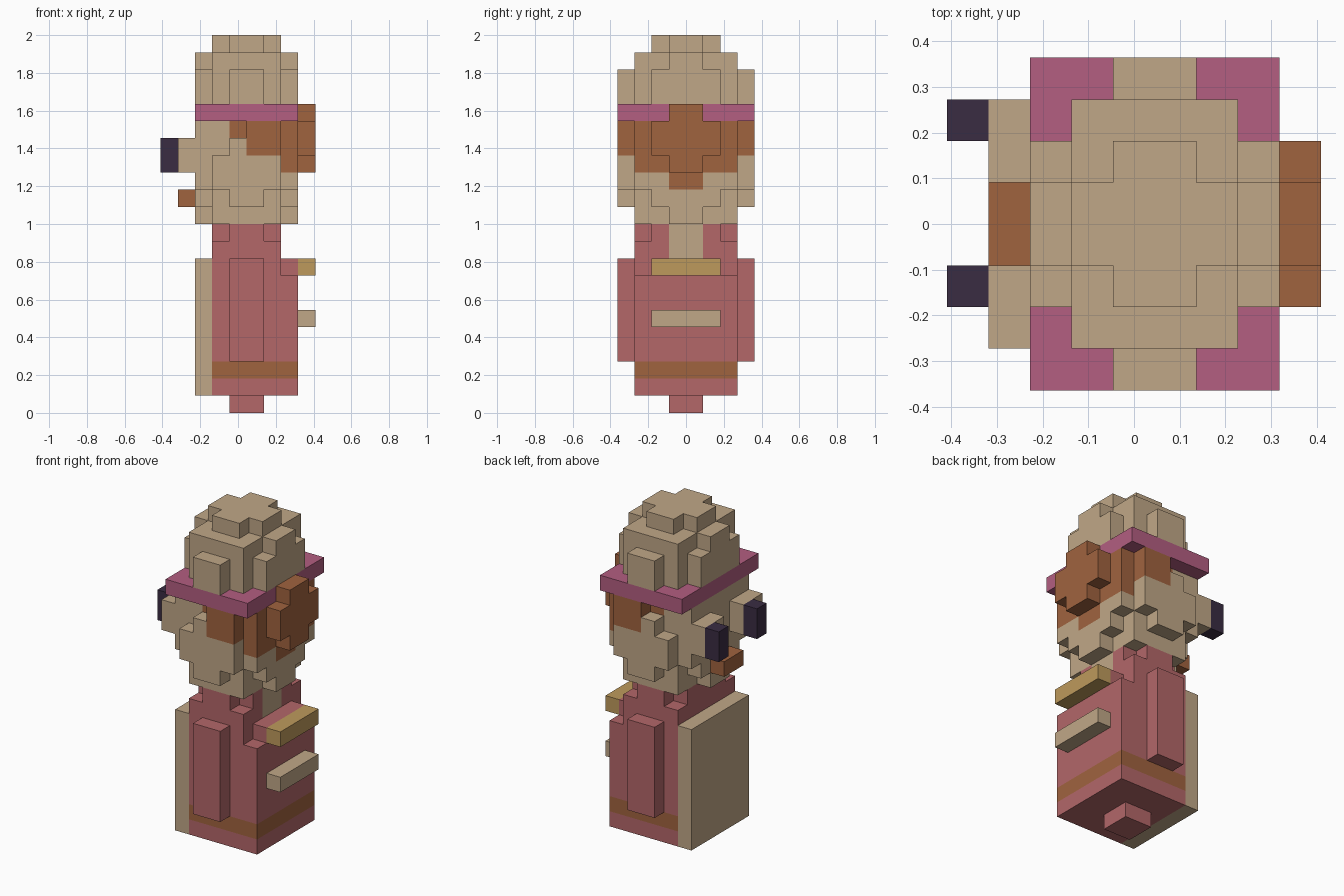
import bpy, bmesh

cube = bpy.data.objects.get("Cube")
if cube:
    bpy.data.objects.remove(cube, do_unlink=True)

U = 2 / 22  # edge of one block; the model fills a 9 x 8 x 22 block grid


def material(name, rgb):
    lin = [((c / 255 + 0.055) / 1.055) ** 2.4 for c in rgb] + [1]
    m = bpy.data.materials.new(name)
    m.use_nodes = True
    m.diffuse_color = lin
    m.node_tree.nodes["Principled BSDF"].inputs["Base Color"].default_value = lin
    return m


TAN = material("tan", (192, 167, 135))
RED = material("dusty red", (179, 103, 105))
BROWN = material("brown", (160, 99, 63))
PINK = material("magenta pink", (179, 94, 129))
GOLD = material("gold", (190, 154, 92))
DARK = material("dark violet", (58, 44, 66))


def part(name, mat, *boxes):
    """One object from block-grid boxes (x0, x1, y0, y1, z0, z1)."""
    bm = bmesh.new()
    for x0, x1, y0, y1, z0, z1 in boxes:
        vs = bmesh.ops.create_cube(bm, size=1)["verts"]
        for v in vs:
            v.co.x = (x1 if v.co.x > 0 else x0) * U - 4.5 * U
            v.co.y = (y1 if v.co.y > 0 else y0) * U - 4 * U
            v.co.z = (z1 if v.co.z > 0 else z0) * U
    me = bpy.data.meshes.new(name)
    bm.to_mesh(me)
    bm.free()
    me.materials.append(mat)
    ob = bpy.data.objects.new(name, me)
    bpy.context.collection.objects.link(ob)
    return ob


def both(*boxes):
    """Boxes together with their mirror images across the y middle."""
    return list(boxes) + [(a, b, 8 - d, 8 - c, e, f) for a, b, c, d, e, f in boxes]


# Body
part("base_peg", RED, (4, 6, 3, 5, 0, 1))
part("robe_hem", RED, (3, 8, 1, 7, 1, 2))
part("belt", BROWN, (3, 8, 1, 7, 2, 3))
part("robe", RED, (3, 8, 1, 7, 3, 8), (3, 7, 1, 7, 8, 9), (7, 8, 2, 6, 8, 9))
part("back_board", TAN, (2, 3, 1, 7, 1, 9))
part("arms", RED, *both((4, 6, 0, 1, 3, 9)))
part("chest_bar", GOLD, (8, 9, 2, 6, 8, 9))
part("waist_bar", TAN, (8, 9, 2, 6, 5, 6))

# Collar wrapped around the throat
part("collar", RED, (3, 6, 1, 7, 9, 10), (3, 6, 2, 6, 10, 11),
     *both((6, 7, 1, 3, 9, 10), (6, 7, 2, 3, 10, 11), (4, 6, 1, 2, 10, 11)))
part("throat", TAN, (6, 7, 3, 5, 9, 11))

# Head: rounded chin, then the face
part("chin", TAN, (3, 7, 1, 7, 11, 13), (2, 3, 3, 5, 11, 12), (7, 8, 3, 5, 11, 12),
     (2, 3, 2, 6, 12, 13), (7, 8, 2, 6, 12, 13))
part("face", TAN, (2, 7, 1, 7, 13, 15), (2, 5, 1, 7, 15, 16), (2, 4, 1, 7, 16, 17),
     *both((7, 8, 1, 3, 13, 14)))
part("cheeks", TAN, *both((4, 6, 0, 1, 12, 13), (3, 7, 0, 1, 13, 15), (4, 5, 0, 1, 15, 16)))

# Hair in steps, with side locks and a bun
part("hair", BROWN, (7, 8, 3, 5, 13, 14), (7, 8, 1, 7, 14, 15),
     (5, 8, 1, 7, 15, 16), (4, 8, 1, 7, 16, 17))
part("side_locks", BROWN, *both((5, 7, 0, 1, 15, 17)))
part("bun", BROWN, (8, 9, 2, 6, 15, 17), (8, 9, 3, 5, 14, 15), (8, 9, 3, 5, 17, 18))

# Eyes and mouth
part("eye_bulges", TAN, *both((1, 2, 1, 3, 14, 16)))
part("pupils", DARK, (0, 1, 2, 3, 14, 16), (0, 1, 6, 7, 14, 16))
part("mouth", BROWN, (1, 2, 3, 5, 12, 13))

# Brimmed hat with a domed crown
part("hat_brim", PINK, (2, 8, 0, 8, 17, 18))
part("hat_crown", TAN, (3, 7, 1, 7, 18, 21), (2, 3, 2, 6, 18, 20), (7, 8, 2, 6, 18, 20),
     (2, 3, 3, 5, 20, 21), (7, 8, 3, 5, 20, 21), *both((4, 6, 0, 1, 18, 20)))
part("hat_top", TAN, (4, 6, 2, 6, 21, 22), (3, 4, 3, 5, 21, 22), (6, 7, 3, 5, 21, 22))
